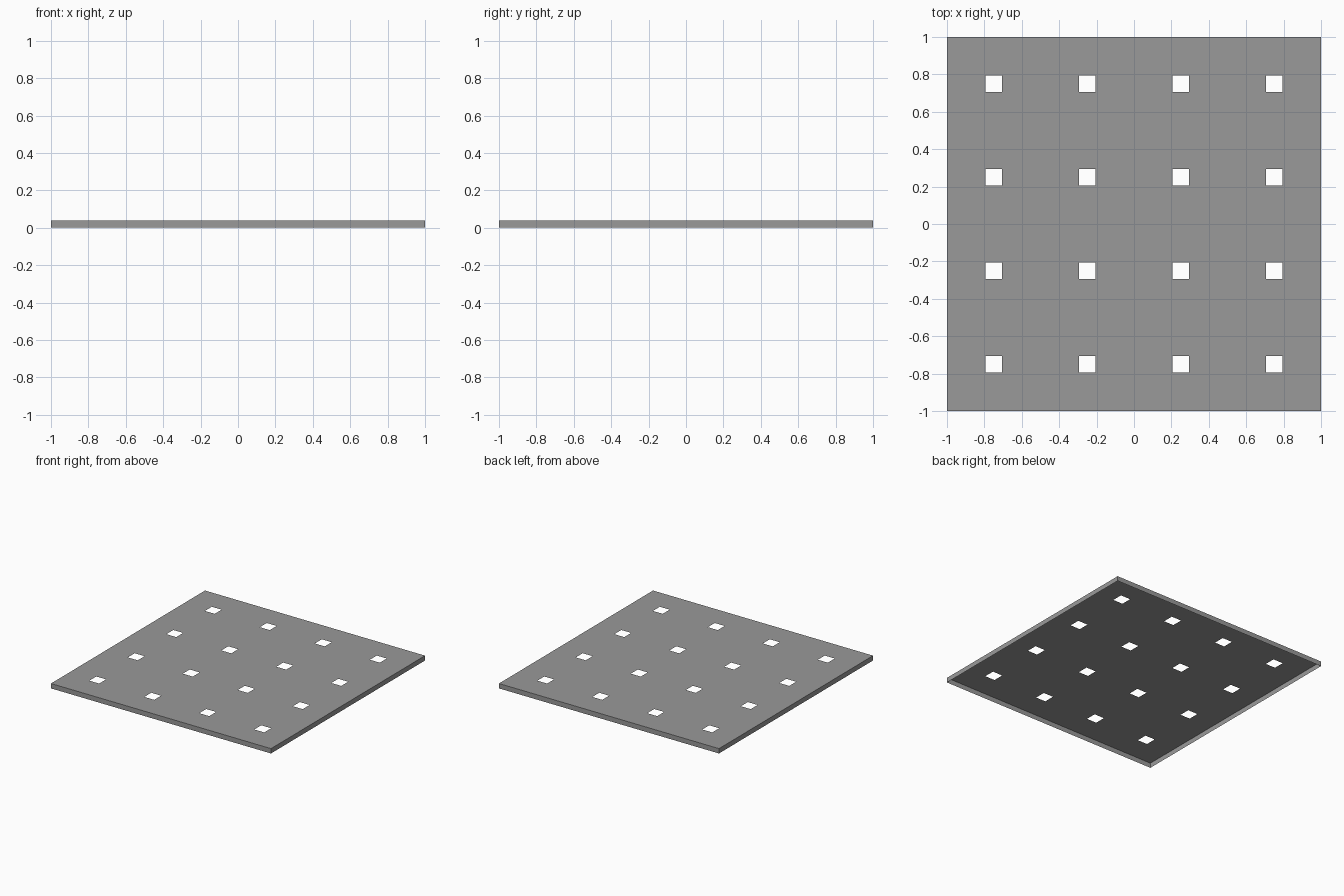
import bpy
import bmesh

if "Cube" in bpy.data.objects:
    bpy.data.objects.remove(bpy.data.objects["Cube"])

HALF, HEIGHT = 1.0, 0.04
HOLE_CENTRES = (-0.75, -0.25, 0.25, 0.75)
HOLE_HALF = 0.045
GREY = 0.32

# Grid lines along each axis: outer edges plus both sides of every hole
lines = [-HALF]
for c in HOLE_CENTRES:
    lines += [c - HOLE_HALF, c + HOLE_HALF]
lines.append(HALF)
n = len(lines)

bm = bmesh.new()
verts = [[bm.verts.new((x, y, HEIGHT)) for y in lines] for x in lines]

# Thin top sheet, leaving out the square hole cells
for i in range(n - 1):
    for j in range(n - 1):
        if i % 2 and j % 2:
            continue
        bm.faces.new((verts[i][j], verts[i + 1][j],
                      verts[i + 1][j + 1], verts[i][j + 1]))


# Shallow skirt round the outer edge, open underneath
def on_rim(edge):
    mid = (edge.verts[0].co + edge.verts[1].co) / 2
    return max(abs(mid.x), abs(mid.y)) > HALF - 1e-4


rim = [e for e in bm.edges if e.is_boundary and on_rim(e)]
skirt = bmesh.ops.extrude_edge_only(bm, edges=rim)["geom"]
for v in skirt:
    if isinstance(v, bmesh.types.BMVert):
        v.co.z = 0.0

# Face everything outward
bmesh.ops.recalc_face_normals(bm, faces=bm.faces)
top = next(f for f in bm.faces if abs(f.normal.z) > 0.5)
if top.normal.z < 0:
    bmesh.ops.reverse_faces(bm, faces=bm.faces)

mesh = bpy.data.meshes.new("perforated_panel")
bm.to_mesh(mesh)
bm.free()
panel = bpy.data.objects.new("perforated_panel", mesh)
bpy.context.collection.objects.link(panel)

# Dark grey finish
finish = bpy.data.materials.new("dark_grey")
finish.diffuse_color = (GREY, GREY, GREY, 1.0)
finish.use_nodes = True
finish.node_tree.nodes["Principled BSDF"].inputs["Base Color"].default_value = finish.diffuse_color
mesh.materials.append(finish)
